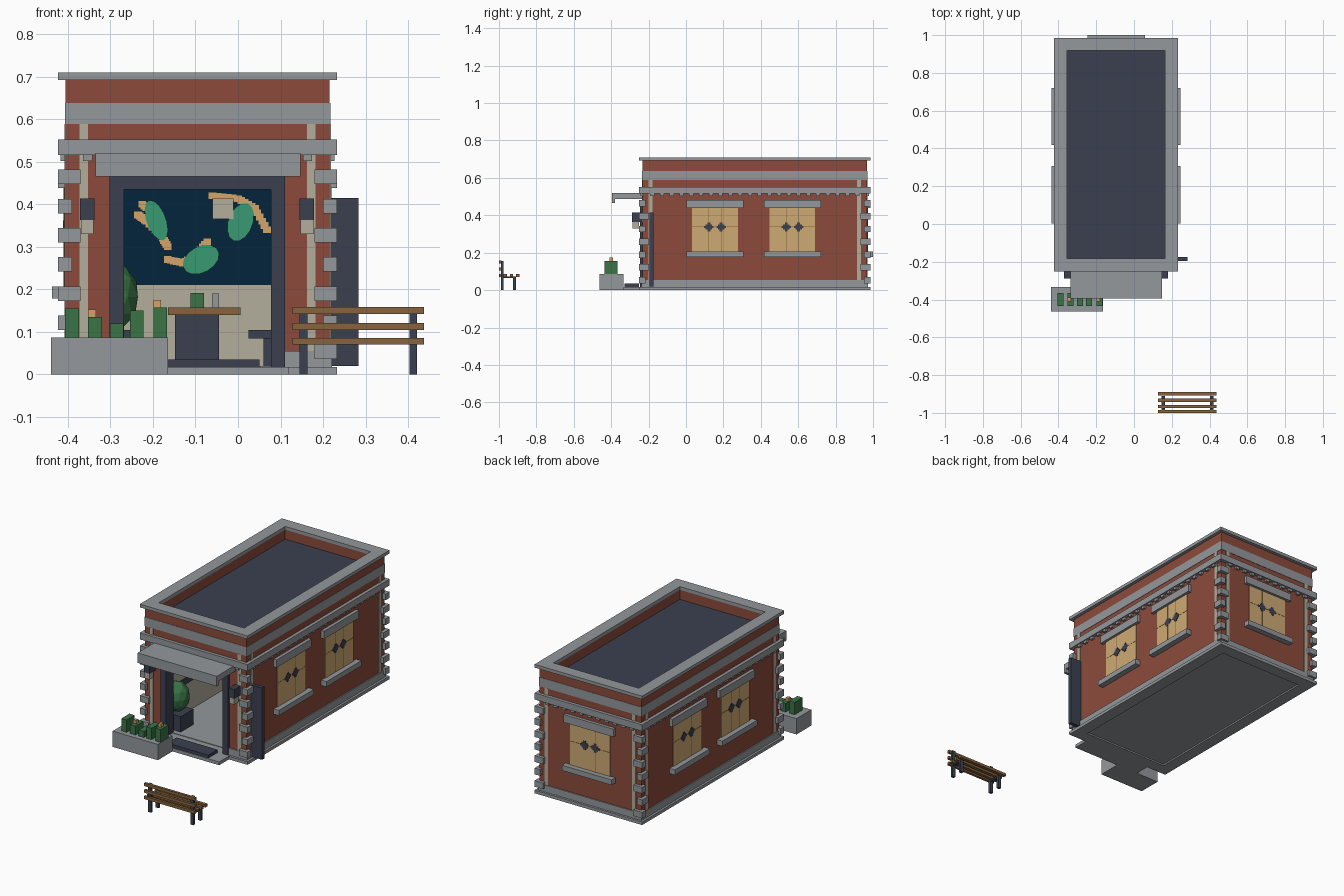
import bpy
import bmesh
import math
from mathutils import Matrix, Vector

default = bpy.data.objects.get("Cube")
if default:
    bpy.data.objects.remove(default, do_unlink=True)


def material(name, hex_colour):
    """Flat material from an sRGB hex string."""
    channels = [int(hex_colour[i:i + 2], 16) / 255 for i in range(0, 6, 2)]
    linear = [c / 12.92 if c < .04 else ((c + .055) / 1.055) ** 2.4 for c in channels]
    mat = bpy.data.materials.new(name)
    mat.use_nodes = True
    mat.diffuse_color = (*linear, 1)
    mat.node_tree.nodes["Principled BSDF"].inputs["Base Color"].default_value = (*linear, 1)
    return mat


brick = material("red brick", "8c4b3b")
stone = material("grey stone", "94989c")
navy = material("dark slate", "3b4050")
plaster = material("pale plaster", "b2ad9c")
gold = material("window gold", "cfaa75")
sand = material("warm sand", "d6a468")
teal = material("deep teal", "03253b")
mint = material("mural green", "399b73")
leaf = material("leaf green", "3a7446")
wood = material("brown wood", "87633d")


def finish(name, bm, mat):
    mesh = bpy.data.meshes.new(name)
    bmesh.ops.recalc_face_normals(bm, faces=bm.faces)
    bm.to_mesh(mesh)
    bm.free()
    mesh.materials.append(mat)
    obj = bpy.data.objects.new(name, mesh)
    bpy.context.collection.objects.link(obj)


def boxes(name, mat, *spans):
    """One object from boxes given as (x0, x1, y0, y1, z0, z1)."""
    bm = bmesh.new()
    for x0, x1, y0, y1, z0, z1 in spans:
        centre = Vector((x0 + x1, y0 + y1, z0 + z1)) / 2
        size = Matrix.Diagonal((x1 - x0, y1 - y0, z1 - z0, 1))
        bmesh.ops.create_cube(bm, size=1, matrix=Matrix.Translation(centre) @ size)
    finish(name, bm, mat)


# Building footprint: centre and half sizes
CX, CY, HX, HY = -.095, .3675, .31, .6
SIDES = ("left", "right", "front", "back")


def on_wall(side, u0, u1, w0, w1, z0, z1):
    """Box span on a wall: u runs along it, w points outwards."""
    if side in ("left", "right"):
        s = 1 if side == "left" else -1
        a, b = sorted((CX + s * (HX + w0), CX + s * (HX + w1)))
        return a, b, u0, u1, z0, z1
    s = 1 if side == "back" else -1
    a, b = sorted((CY + s * (HY + w0), CY + s * (HY + w1)))
    return u0, u1, a, b, z0, z1


def ring(name, mat, out, inset, z0, z1, sides=SIDES):
    """Rectangular band around the building."""
    spans = []
    for side in sides:
        if side in ("left", "right"):
            u0, u1 = CY - HY - out, CY + HY + out
        else:
            u0, u1 = CX - HX + inset, CX + HX - inset
        spans.append(on_wall(side, u0, u1, -inset, out, z0, z1))
    boxes(name, mat, *spans)


# Walls, with a wide opening at the front
ring("lower_walls", brick, 0, .05, .015, .465, ("left", "right", "back"))
ring("upper_walls", brick, 0, .05, .465, .692)
boxes("front_wall_piers", brick,
      on_wall("front", CX - HX + .05, -.29, -.05, 0, .015, .465),
      on_wall("front", .1, CX + HX - .05, -.05, 0, .015, .465))

# Stone bands
ring("parapet_cap", stone, .018, .05, .692, .71)
ring("upper_band", stone, .002, .02, .588, .638)
ring("lower_cornice", stone, .018, .02, .516, .552)
ring("foundation_rim", stone, .018, .05, 0, .017)
ring("plinth", stone, .006, .02, .017, .055, ("left", "right", "back"))
boxes("front_plinths", stone,
      on_wall("front", CX - HX, -.3, -.02, .006, .017, .055),
      on_wall("front", .11, CX + HX, -.02, .006, .017, .055))

# Flat roof and floor
inner = (CX - HX + .045, CX + HX - .045, CY - HY + .045, CY + HY - .045)
boxes("roof_deck", navy, (*inner, .61, .64))
boxes("floor", stone, (*inner, .008, .02))

# Dentils under the cornice
dentils = []
for side in SIDES:
    middle, half = (CY, HY) if side in ("left", "right") else (CX, HX)
    count = round(half * 2 / .052)
    for i in range(1, count):
        u = middle - half + 2 * half * i / count
        dentils.append(on_wall(side, u - .011, u + .011, -.01, .012, .502, .517))
boxes("dentils", stone, *dentils)

# Corner stones and pale strips beside them
quoins, strips = [], []
for sx in (-1, 1):
    for sy in (-1, 1):
        for k in range(7):
            reach_x, reach_y = (.033, .053) if k % 2 else (.053, .033)
            xs = sorted((CX + sx * (HX + .018), CX + sx * (HX + .018 - reach_x)))
            ys = sorted((CY + sy * (HY + .018), CY + sy * (HY + .018 - reach_y)))
            z = .036 + .0685 * k
            quoins.append((*xs, *ys, z, z + .034))
for side in SIDES:
    middle, half = (CY, HY) if side in ("left", "right") else (CX, HX)
    for s in (-1, 1):
        u = middle + s * (half - .043)
        strips.append(on_wall(side, u - .01, u + .01, -.01, .003, .055, .588))
boxes("corner_stones", stone, *quoins)
boxes("corner_strips", plaster, *strips)

# Windows: panel, glazing bars, ornaments, lintel and sill
panels, bars, ornaments, ledges = [], [], [], []
for side, u in (("left", .155), ("left", .569), ("right", .155), ("right", .569), ("back", CX)):
    panels.append(on_wall(side, u - .122, u + .122, -.01, .004, .2, .445))
    bars.append(on_wall(side, u - .122, u + .122, 0, .005, .337, .339))
    for v in (-.033, .033):
        bars.append(on_wall(side, u + v - .001, u + v + .001, 0, .005, .205, .44))
        for wide, tall in ((.025, .006), (.017, .014), (.008, .024)):
            ornaments.append(on_wall(side, u + v - wide, u + v + wide, 0, .006, .338 - tall, .338 + tall))
    ledges.append(on_wall(side, u - .152, u + .152, -.01, .018, .438, .481))
    ledges.append(on_wall(side, u - .152, u + .152, -.01, .032, .178, .207))
boxes("window_panels", gold, *panels)
boxes("window_bars", wood, *bars)
boxes("window_ornaments", navy, *ornaments)
boxes("lintels_and_sills", stone, *ledges)

# Doorway, swung door and entrance step
boxes("door_frame", navy,
      (-.302, -.268, -.245, -.18, .017, .465),
      (.078, .11, -.245, -.18, .017, .465),
      (-.302, .11, -.245, -.18, .435, .465))
boxes("open_door", navy, (CX + HX, .283, -.195, -.175, .02, .415))
boxes("entrance_step", stone, (-.3, .12, -.335, -.24, 0, .018))
boxes("door_mat", navy, (-.2, .05, -.33, -.25, .018, .035))
boxes("awning", stone, (-.335, .147, -.395, -.23, .487, .52),
      (-.335, .147, -.395, -.38, .465, .487))

# Wall lamps
for s, name in ((-1, "right"), (1, "left")):
    x = -.096 + s * .258
    boxes(name + "_lamp_hood", navy, (x - .017, x + .017, -.288, -.23, .363, .414))
    boxes(name + "_lamp_glass", plaster, (x - .015, x + .015, -.286, -.25, .33, .363))

# Interior lining
x0, x1, y0, y1 = inner
boxes("interior_lining", plaster,
      (x0, x0 + .01, y0, y1, .02, .61), (x1 - .01, x1, y0, y1, .02, .61),
      (x0, x1, y1 - .012, y1, .02, .21))
boxes("mural_ground", teal, (x0, x1, y1 - .012, y1, .21, .61))
boxes("wall_rails", navy, (x0, x0 + .016, y0, y1, .18, .212), (x1 - .016, x1, y0, y1, .18, .212))

# Mural: square-dotted sand strokes, leaves and a pale block
wall_y = y1 - .0135
dots = []
strokes = (((-.235, .375), (-.215, .36), (-.18, .325), (-.165, .3)),
           ((-.165, .27), (-.13, .262), (-.1, .28), (-.072, .312)),
           ((-.225, .4), (-.2, .38)),
           ((-.06, .42), (0, .413), (.04, .39), (.068, .34)))
for stroke in strokes:
    for (xa, za), (xb, zb) in zip(stroke, stroke[1:]):
        for i in range(6):
            t = i / 5
            x, z = xa + (xb - xa) * t, za + (zb - za) * t
            dots.append((x - .009, x + .009, wall_y - .001, wall_y + .002, z - .008, z + .008))
boxes("mural_sand_strokes", sand, *dots)
for x, z, rx, rz, tilt in ((-.192, .362, .023, .05, -.35), (-.087, .27, .046, .031, -.5),
                           (.006, .358, .029, .047, .35)):
    bm = bmesh.new()
    bmesh.ops.create_cone(bm, cap_ends=True, segments=14, radius1=1, radius2=1, depth=1,
                          matrix=Matrix.Translation((x, wall_y - .002, z)) @ Matrix.Rotation(tilt, 4, "Y")
                          @ Matrix.Diagonal((rx, .003, rz, 1)) @ Matrix.Rotation(math.pi / 2, 4, "X"))
    finish("mural_leaf", bm, mint)
boxes("mural_pale_block", plaster, (-.06, -.01, wall_y - .005, wall_y, .365, .413))

# Table, seat and small items inside
boxes("table_top", wood, (-.164, .006, .28, .5, .14, .157))
boxes("table_pedestal", navy, (-.148, -.045, .32, .46, .02, .14))
boxes("table_plant", leaf, (-.112, -.08, .36, .4, .157, .191))
boxes("table_cup", stone, (-.061, -.045, .36, .376, .157, .19))
boxes("indoor_seat", navy, (.025, .15, .1, .5, .085, .105),
      (.06, .08, .12, .14, .02, .085), (.06, .08, .46, .48, .02, .085))

# Potted round plant just inside the doorway
boxes("indoor_pot", navy, (-.345, -.237, -.16, -.05, .02, .105))
bm = bmesh.new()
bmesh.ops.create_icosphere(bm, subdivisions=2, radius=.066, matrix=Matrix.Translation((-.298, -.105, .182))
                           @ Matrix.Diagonal((1, 1, 1.25, 1)))
finish("indoor_bush", bm, leaf)

# Planter with a row of blocky cacti and blossoms
boxes("planter", stone, (-.44, -.165, -.462, -.333, 0, .087))
cacti, blossoms = [], []
for x, top in ((-.39, .155), (-.336, .135), (-.285, .12), (-.238, .15), (-.183, .157)):
    cacti.append((x - .016, x + .016, -.435, -.365, .08, top))
    if top in (.135, .157):
        blossoms.append((x - .016, x + .002, -.41, -.39, top, top + .018))
boxes("planter_cacti", leaf, *cacti)
boxes("planter_blossoms", sand, *blossoms)

# Outdoor bench facing the building
slats = [(.128, .437, -1, -.986, z, z + .016) for z in (.07, .105, .142)]
slats += [(.128, .437, y, y + .018, .071, .086) for y in (-.975, -.942, -.908)]
boxes("bench_slats", wood, *slats)
legs = []
for x in (.145, .403):
    legs += [(x, x + .018, -.99, -.975, 0, .156), (x, x + .018, -.925, -.91, 0, .072),
             (x, x + .018, -.98, -.912, .064, .072)]
boxes("bench_legs", navy, *legs)
